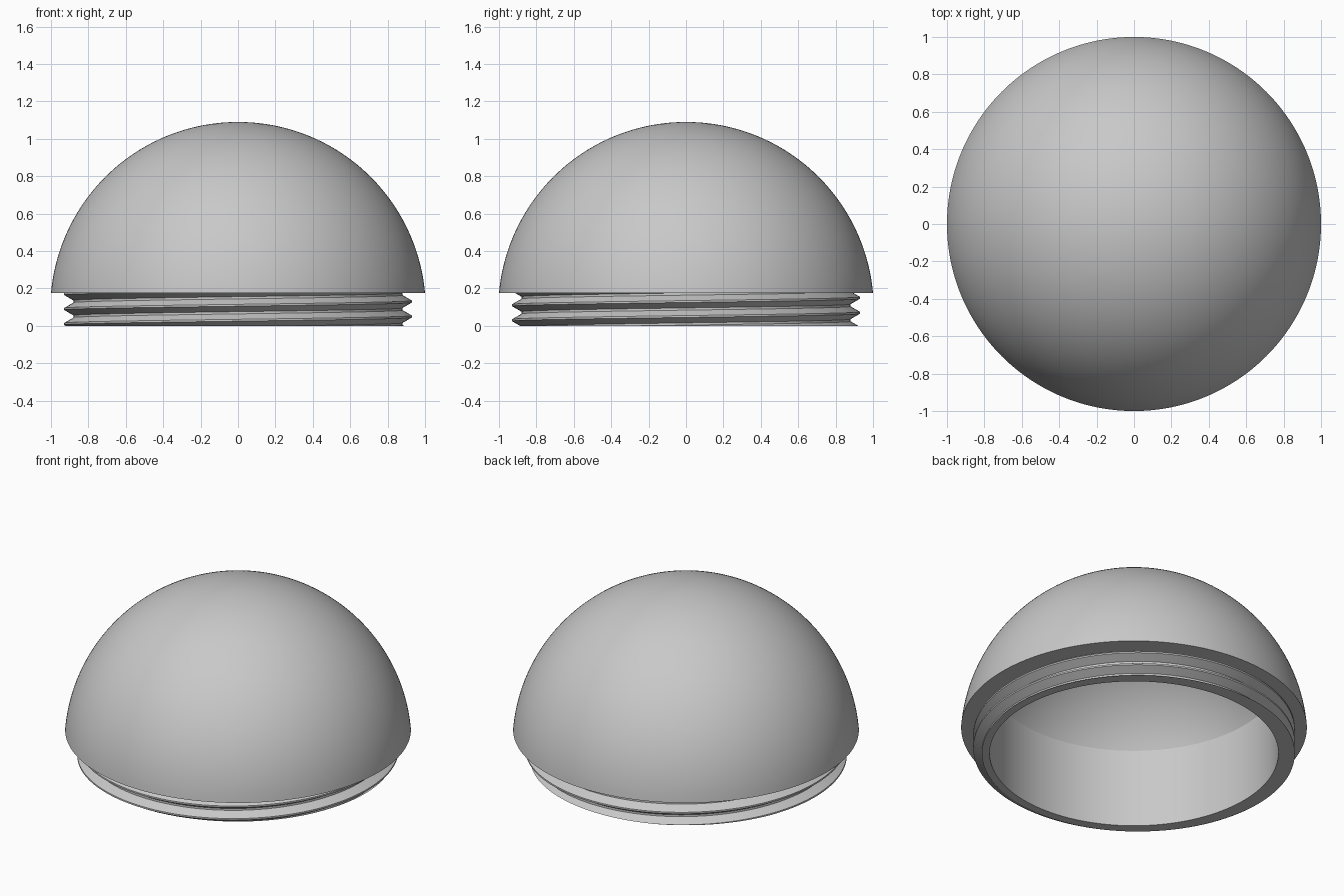
import bpy
import bmesh
from math import sin, cos, pi, sqrt, asin, radians

if "Cube" in bpy.data.objects:
    bpy.data.objects.remove(bpy.data.objects["Cube"], do_unlink=True)

SEGMENTS = 192
LEDGE_Z = 0.175          # underside of the dome
BORE_R = 0.835           # inside of the neck
BORE_TOP = 0.5           # where the bore meets the inner dome
CENTRE_Z = 0.086         # centre of both spheres
PITCH = 0.08
CREST_R, ROOT_R = 0.93, 0.88
CREST_HALF, ROOT_START = 0.005, 0.034

grey = bpy.data.materials.new("light grey")
grey.use_nodes = True
colour = (0.58, 0.58, 0.58, 1)
grey.diffuse_color = colour
grey.node_tree.nodes["Principled BSDF"].inputs["Base Color"].default_value = colour


def loft(name, column):
    """Join the (radius, height) columns around the z axis."""
    bm = bmesh.new()
    rows = []
    for i in range(SEGMENTS + 1):
        a = 2 * pi * i / SEGMENTS
        rows.append([bm.verts.new((r * cos(a), r * sin(a), z)) for r, z in column(a)])
    for left, right in zip(rows, rows[1:]):
        for j in range(len(left) - 1):
            bm.faces.new((left[j], left[j + 1], right[j + 1], right[j]))
    bmesh.ops.remove_doubles(bm, verts=bm.verts, dist=0.00002)
    mesh = bpy.data.meshes.new(name)
    bm.to_mesh(mesh)
    bm.free()
    mesh.materials.append(grey)
    obj = bpy.data.objects.new(name, mesh)
    bpy.context.collection.objects.link(obj)
    bpy.ops.object.select_all(action="DESELECT")
    obj.select_set(True)
    bpy.context.view_layer.objects.active = obj
    bpy.ops.object.shade_smooth_by_angle(angle=radians(20))
    return obj


def cap(radius_at_edge, edge_z, steps=48):
    """Sphere arc from the top down to its edge."""
    radius = sqrt(radius_at_edge ** 2 + (edge_z - CENTRE_Z) ** 2)
    end = pi / 2 - asin((edge_z - CENTRE_Z) / radius)
    return [(radius * sin(end * k / steps), CENTRE_Z + radius * cos(end * k / steps))
            for k in range(steps + 1)]


# Hollow dome: outer cap, flat ledge, bore wall, inner cap
dome_profile = cap(1.0, LEDGE_Z) + [(BORE_R, LEDGE_Z)] + cap(BORE_R, BORE_TOP)[::-1]
loft("dome", lambda a: dome_profile)


# Neck with a right-handed screw thread, trimmed flat at both ends
def thread_column(a):
    crest_z = 0.05 + PITCH * a / (2 * pi)
    points = []
    for turn in range(4, -5, -1):
        for offset in (CREST_HALF, -CREST_HALF, -ROOT_START, ROOT_START - PITCH):
            z = min(max(crest_z + turn * PITCH + offset, 0), LEDGE_Z)
            d = abs((z - crest_z + PITCH / 2) % PITCH - PITCH / 2)
            t = min(max((d - CREST_HALF) / (ROOT_START - CREST_HALF), 0), 1)
            points.append((CREST_R + (ROOT_R - CREST_R) * t, z))
    return points + [(BORE_R, 0), (BORE_R, LEDGE_Z)]


loft("threaded_neck", thread_column)
